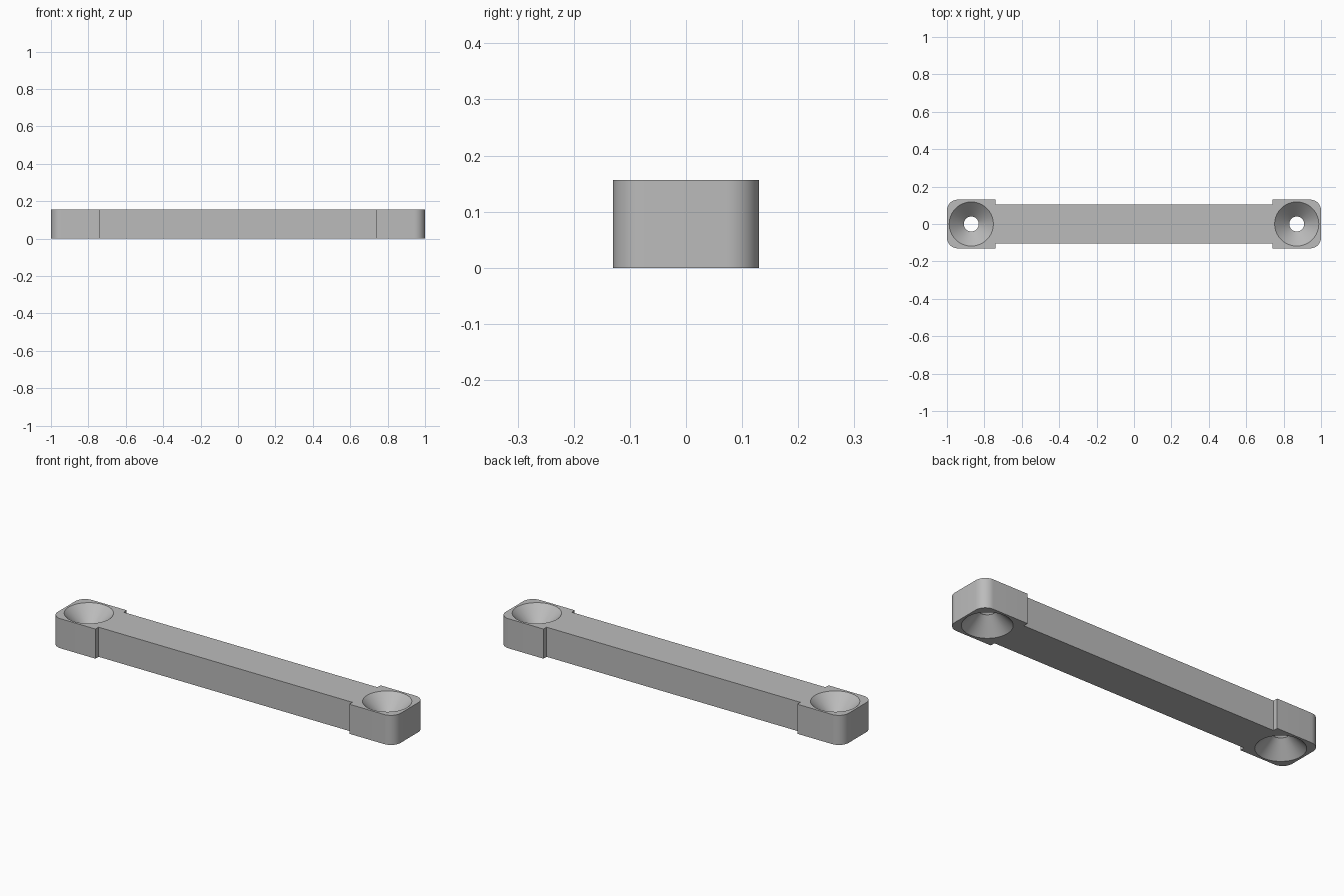
import bpy
import bmesh
from math import sin, cos, pi, radians

cube = bpy.data.objects.get("Cube")
if cube:
    bpy.data.objects.remove(cube, do_unlink=True)

HEIGHT = 0.156
BAR_HALF = 0.104       # half width of the bar
PAD_HALF = 0.13        # half width of the end pads
PAD_INNER = 0.74       # where the pads meet the bar
CORNER = 0.057
HOLE_X = 0.87
RIM, THROAT = 0.118, 0.04

grey = bpy.data.materials.new("light grey")
grey.use_nodes = True
colour = (0.5, 0.5, 0.5, 1)
grey.diffuse_color = colour
grey.node_tree.nodes["Principled BSDF"].inputs["Base Color"].default_value = colour


def make_object(name, bm):
    bmesh.ops.recalc_face_normals(bm, faces=bm.faces)
    mesh = bpy.data.meshes.new(name)
    bm.to_mesh(mesh)
    bm.free()
    mesh.materials.append(grey)
    obj = bpy.data.objects.new(name, mesh)
    bpy.context.collection.objects.link(obj)
    return obj


# Quarter outline: bar edge, pad shoulder, rounded pad corner
quarter = [(PAD_INNER, BAR_HALF), (PAD_INNER, PAD_HALF)]
for i in range(13):
    a = pi / 2 * (1 - i / 12)
    quarter.append((1 - CORNER + CORNER * cos(a), PAD_HALF - CORNER + CORNER * sin(a)))
right = quarter + [(x, -y) for x, y in reversed(quarter)]
outline = right + [(-x, -y) for x, y in right]

# Bar with end pads, extruded from the outline
bm = bmesh.new()
base = bm.faces.new([bm.verts.new((x, y, 0)) for x, y in outline])
top = bmesh.ops.extrude_face_region(bm, geom=[base])["geom"]
bmesh.ops.translate(bm, vec=(0, 0, HEIGHT),
                    verts=[v for v in top if isinstance(v, bmesh.types.BMVert)])
bar = make_object("mounting_bar", bm)


def hole_cutter(name, x, sides=64):
    """Double countersink: wide at both faces, narrow at mid height."""
    over = 0.02
    mid = HEIGHT / 2
    wide = RIM + over * (RIM - THROAT) / mid
    bm = bmesh.new()
    rings = []
    for z, r in ((-over, wide), (mid, THROAT), (HEIGHT + over, wide)):
        rings.append([bm.verts.new((x + r * cos(2 * pi * i / sides),
                                    r * sin(2 * pi * i / sides), z))
                      for i in range(sides)])
    for low, high in zip(rings, rings[1:]):
        for i in range(sides):
            j = (i + 1) % sides
            bm.faces.new((low[i], low[j], high[j], high[i]))
    bm.faces.new(rings[0])
    bm.faces.new(rings[-1])
    obj = make_object(name, bm)
    obj.hide_render = True
    return obj


# Countersunk screw holes at both ends
bpy.context.view_layer.objects.active = bar
for name, x in (("left_hole_cutter", HOLE_X), ("right_hole_cutter", -HOLE_X)):
    cutter = hole_cutter(name, x)
    mod = bar.modifiers.new(name, "BOOLEAN")
    mod.operation = "DIFFERENCE"
    mod.solver = "EXACT"
    mod.object = cutter
    bpy.ops.object.modifier_apply(modifier=mod.name)
    bpy.data.objects.remove(cutter, do_unlink=True)

# Smooth curved walls, keep sharp rims
bpy.ops.object.select_all(action="DESELECT")
bar.select_set(True)
bpy.ops.object.shade_smooth_by_angle(angle=radians(30))
